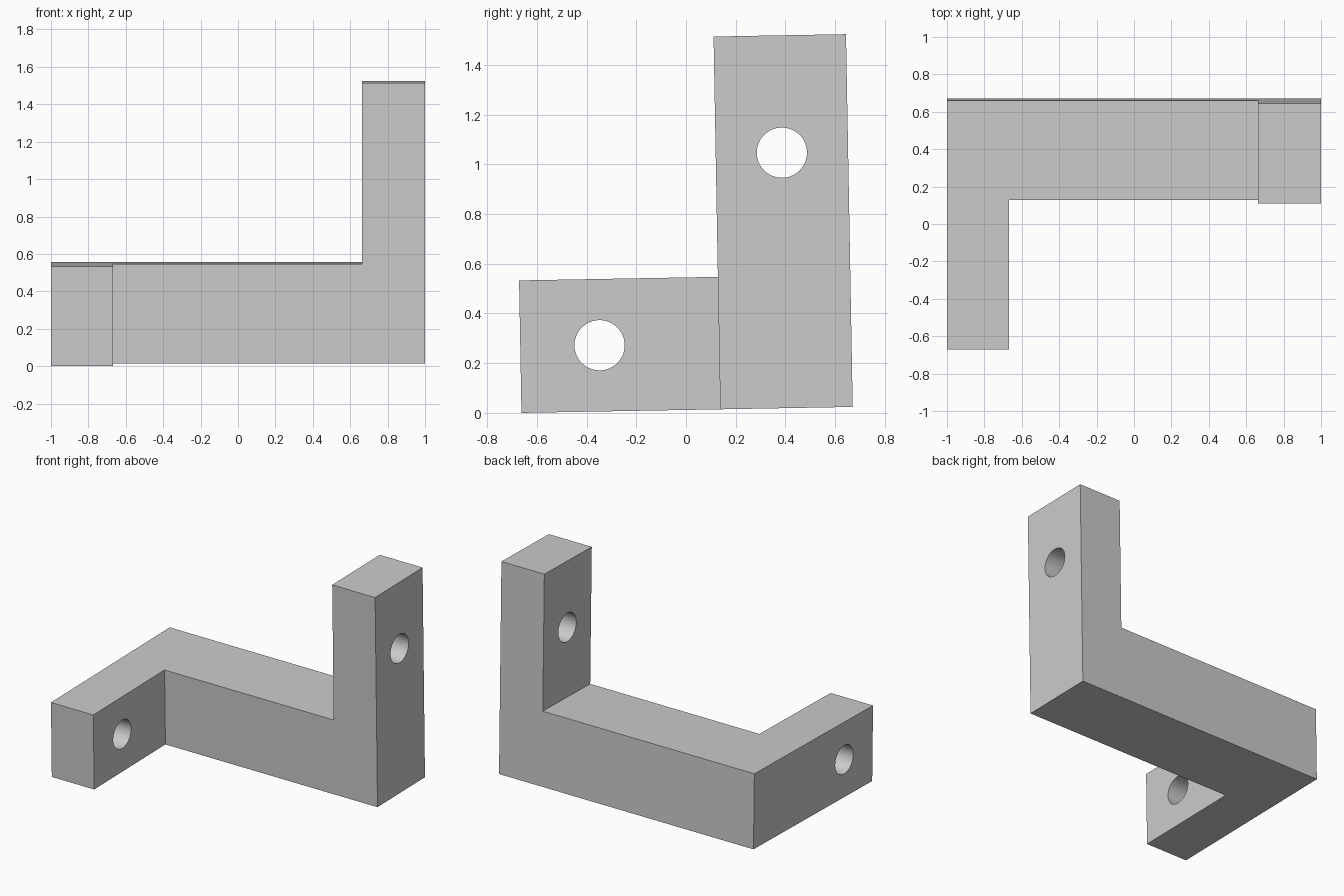
import bpy, bmesh
from mathutils import Matrix

if "Cube" in bpy.data.objects:
    bpy.data.objects.remove(bpy.data.objects["Cube"])

SECTION, DEPTH, HEIGHT = 0.533, 1.333, 1.5
ARM_X, POST_X = -0.667, 0.663
BORE_RADIUS = 0.101

# The whole bracket leans back slightly about the x axis
LEAN = Matrix.Translation((0, -0.662, 0)) @ Matrix.Rotation(0.018, 4, "X")

grey = bpy.data.materials.new("plain grey")
grey.use_nodes = True
colour = (0.6, 0.6, 0.6, 1)
grey.diffuse_color = colour
grey.node_tree.nodes["Principled BSDF"].inputs["Base Color"].default_value = colour


def add_object(name, bm):
    bmesh.ops.recalc_face_normals(bm, faces=bm.faces)
    bm.transform(LEAN)
    mesh = bpy.data.meshes.new(name)
    bm.to_mesh(mesh)
    bm.free()
    mesh.materials.append(grey)
    ob = bpy.data.objects.new(name, mesh)
    bpy.context.collection.objects.link(ob)
    return ob


def extrude_profile(name, profile, y0, y1):
    """Extrude an x-z outline along y."""
    bm = bmesh.new()
    face = bm.faces.new([bm.verts.new((x, y0, z)) for x, z in profile])
    side = bmesh.ops.extrude_face_region(bm, geom=[face])["geom"]
    verts = [v for v in side if isinstance(v, bmesh.types.BMVert)]
    bmesh.ops.translate(bm, verts=verts, vec=(0, y1 - y0, 0))
    return add_object(name, bm)


def bore(ob, x, y, z):
    """Drill a round hole along x."""
    bm = bmesh.new()
    place = Matrix.Translation((x, y, z)) @ Matrix.Rotation(1.570796, 4, "Y")
    bmesh.ops.create_cone(bm, cap_ends=True, segments=64, radius1=BORE_RADIUS,
                          radius2=BORE_RADIUS, depth=0.6, matrix=place)
    cutter = add_object(ob.name + "_bore", bm)
    cutter.hide_render = True
    mod = ob.modifiers.new("bore", "BOOLEAN")
    mod.operation = "DIFFERENCE"
    mod.solver = "EXACT"
    mod.object = cutter
    bpy.ops.object.select_all(action="DESELECT")
    bpy.context.view_layer.objects.active = ob
    ob.select_set(True)
    bpy.ops.object.modifier_apply(modifier=mod.name)
    bpy.data.objects.remove(cutter)
    bpy.ops.object.shade_smooth_by_angle()


# Cross beam with the tall post rising from its left end
beam = extrude_profile("beam_and_post", [
    (ARM_X, 0), (1, 0), (1, HEIGHT), (POST_X, HEIGHT),
    (POST_X, SECTION), (ARM_X, SECTION)], DEPTH - SECTION, DEPTH)
bore(beam, (POST_X + 1) / 2, DEPTH - SECTION / 2, 1.028)

# Forward arm on the right end
arm = extrude_profile("forward_arm", [
    (-1, 0), (ARM_X, 0), (ARM_X, SECTION), (-1, SECTION)], 0, DEPTH)
bore(arm, (ARM_X - 1) / 2, 0.319, SECTION / 2)
